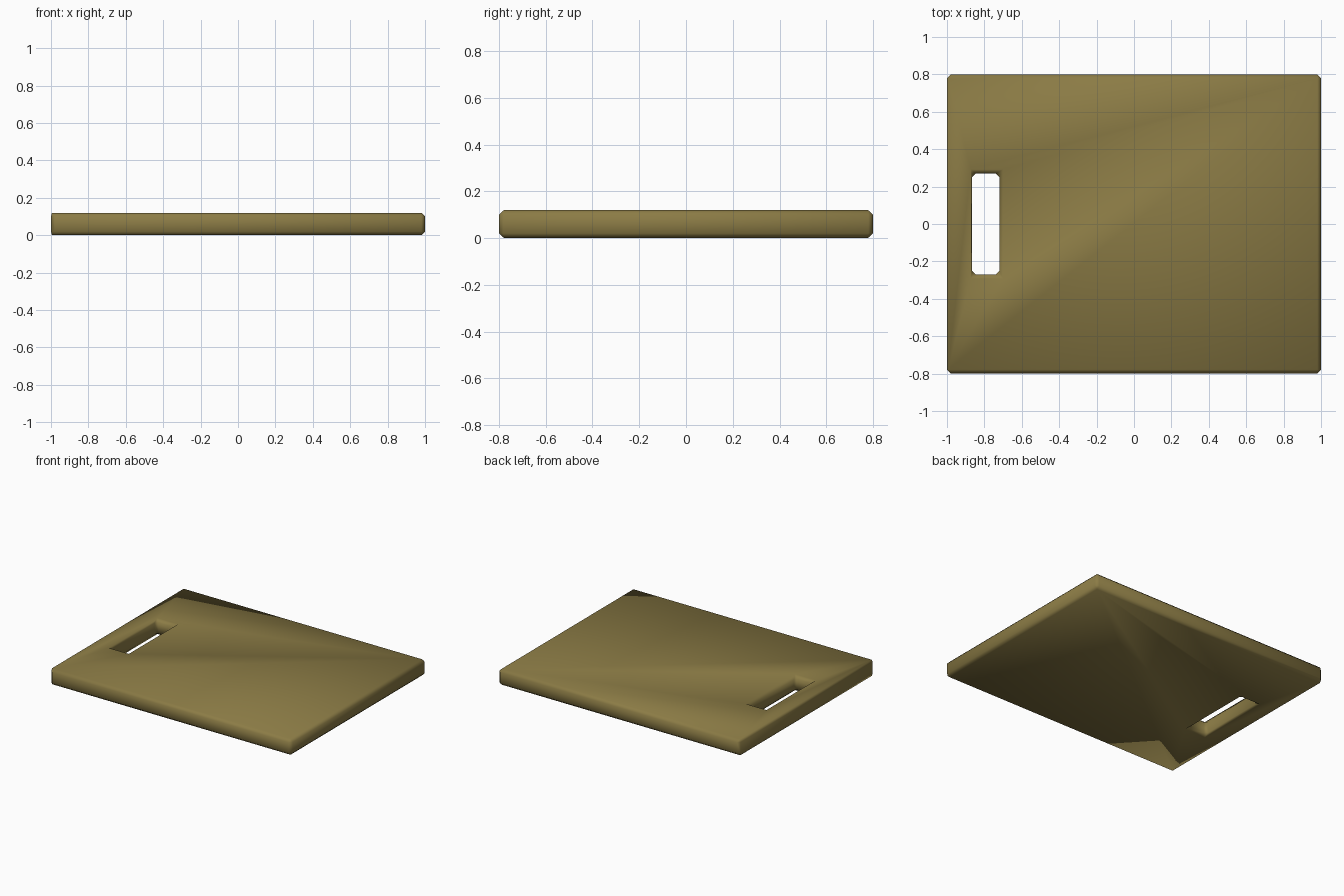
import bpy

if "Cube" in bpy.data.objects:
    bpy.data.objects.remove(bpy.data.objects["Cube"])


def box(name, size, centre):
    bpy.ops.mesh.primitive_cube_add(size=1, location=centre)
    ob = bpy.context.object
    ob.name = name
    ob.scale = size
    bpy.ops.object.transform_apply(location=True, rotation=False, scale=True)
    return ob


# Slot cutter for the handle near the left edge
cutter = box("handle_slot_cutter", (0.147, 0.54, 0.4), (-0.793, 0, 0.06))
cutter.hide_render = True
cutter.hide_set(True)

# Board slab
board = box("cutting_board", (2, 1.6, 0.12), (0, 0, 0.06))
slot = board.modifiers.new("handle_slot", 'BOOLEAN')
slot.operation = 'DIFFERENCE'
slot.solver = 'EXACT'
slot.object = cutter

# Small chamfer on every edge, shaded smooth
bevel = board.modifiers.new("edge_chamfer", 'BEVEL')
bevel.width = 0.02
bevel.segments = 1
bevel.limit_method = 'ANGLE'
bpy.context.view_layer.objects.active = board
board.select_set(True)
for m in ("handle_slot", "edge_chamfer"):
    bpy.ops.object.modifier_apply(modifier=m)
bpy.data.objects.remove(cutter)
bpy.ops.object.shade_smooth()

# Olive wood colour
wood = bpy.data.materials.new("olive_wood")
wood.diffuse_color = (0.26, 0.2, 0.06, 1)
wood.use_nodes = True
wood.node_tree.nodes["Principled BSDF"].inputs["Base Color"].default_value = wood.diffuse_color
board.data.materials.clear()
board.data.materials.append(wood)
